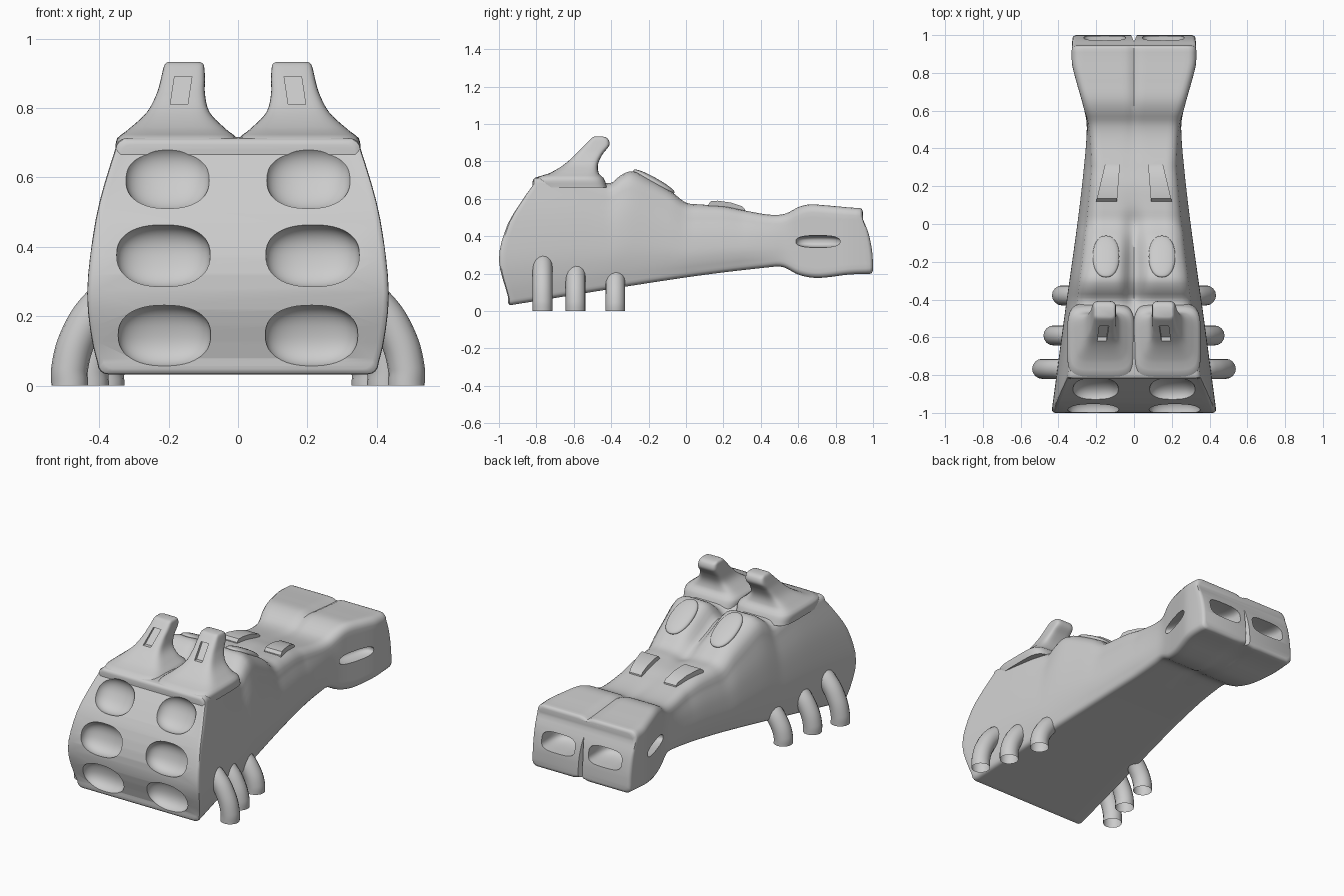
import bpy, bmesh, math
from mathutils import Vector

if "Cube" in bpy.data.objects:
    bpy.data.objects.remove(bpy.data.objects["Cube"])


def curve(pts):
    """Smooth interpolation through (t, value) points."""
    def f(t):
        t = min(max(t, pts[0][0]), pts[-1][0])
        i = next((k for k in range(len(pts) - 1) if t <= pts[k + 1][0]), len(pts) - 2)
        (t0, a), (t1, b) = pts[i], pts[i + 1]

        def slope(k):
            lo, hi = pts[max(k - 1, 0)], pts[min(k + 1, len(pts) - 1)]
            return (hi[1] - lo[1]) / (hi[0] - lo[0])
        h = t1 - t0
        u = (t - t0) / h
        return ((2*u**3 - 3*u*u + 1) * a + (u**3 - 2*u*u + u) * h * slope(i)
                + (3*u*u - 2*u**3) * b + (u**3 - u*u) * h * slope(i + 1))
    return f


def lerp(a, b, t):
    return a + (b - a) * t


def loft(name, rings, cap=None):
    """Skin a list of closed rings; cap(ring) returns the faces of an end."""
    bm = bmesh.new()
    vr = [[bm.verts.new(p) for p in r] for r in rings]
    n = len(vr[0])
    for a, b in zip(vr, vr[1:]):
        for i in range(n):
            bm.faces.new((a[i], a[(i + 1) % n], b[(i + 1) % n], b[i]))
    for r in (vr[0], vr[-1]):
        for f in (cap(r) if cap else [r]):
            bm.faces.new(f)
    bmesh.ops.recalc_face_normals(bm, faces=bm.faces)
    if bm.calc_volume(signed=True) < 0:
        bmesh.ops.reverse_faces(bm, faces=bm.faces)
    me = bpy.data.meshes.new(name)
    bm.to_mesh(me)
    bm.free()
    ob = bpy.data.objects.new(name, me)
    bpy.context.collection.objects.link(ob)
    return ob


def select(ob):
    bpy.ops.object.select_all(action='DESELECT')
    ob.select_set(True)
    bpy.context.view_layer.objects.active = ob


def smooth(ob, angle=35):
    select(ob)
    bpy.ops.object.shade_smooth_by_angle(angle=math.radians(angle))


def blob(name, loc, size, rot=(0, 0, 0), p=0.85):
    """Ellipsoid, squarer for smaller p."""
    bm = bmesh.new()
    bmesh.ops.create_uvsphere(bm, u_segments=40, v_segments=24, radius=1)
    for v in bm.verts:
        v.co = Vector([math.copysign(abs(c) ** p, c) if abs(c) > 1e-5 else 0 for c in v.co])
    me = bpy.data.meshes.new(name)
    bm.to_mesh(me)
    bm.free()
    ob = bpy.data.objects.new(name, me)
    ob.location, ob.scale, ob.rotation_euler = loc, size, rot
    bpy.context.collection.objects.link(ob)
    return ob


def cut(ob, cutter):
    """Boolean difference, using the first solver that keeps the object whole."""
    cutter.hide_render = True
    m = ob.modifiers.new("cut", 'BOOLEAN')
    m.operation, m.object = 'DIFFERENCE', cutter
    for solver in ('EXACT', 'MANIFOLD', 'FLOAT'):
        m.solver = solver
        bpy.context.view_layer.update()
        ev = ob.evaluated_get(bpy.context.evaluated_depsgraph_get())
        if len(ev.data.polygons) > .8 * len(ob.data.polygons):
            select(ob)
            bpy.ops.object.modifier_apply(modifier=m.name)
            break
    else:
        ob.modifiers.remove(m)
    bpy.data.objects.remove(cutter)


# Body: outline curves along y, and front / back bows against height
top = curve([(-1, .71), (-.82, .712), (-.6, .715), (-.45, .69), (-.4, .685), (-.35, .725),
             (-.29, .747), (-.2, .71), (-.08, .64), (0, .58), (.08, .57), (.2, .56), (.3, .54),
             (.45, .515), (.53, .52), (.6, .555), (.66, .57), (.75, .565), (.9, .552), (1, .55)])
bot = curve([(-1, .022), (-.95, .03), (0, .18), (.45, .235), (.52, .235), (.6, .195),
             (.68, .178), (.75, .18), (.87, .195), (1, .2)])
wid = curve([(-1, .437), (-.5, .37), (0, .3), (.3, .265), (.5, .25), (.58, .258),
             (.83, .325), (.9, .33), (1, .325)])
side = curve([(0, .945), (.1, .975), (.3, 1), (.5, .985), (.75, .94), (1, .86)])
rad = curve([(-1, .025), (-.8, .03), (-.5, .07), (-.2, .1), (0, .08), (.4, .05), (1, .04)])
groove = curve([(-1, 0), (-.5, .01), (-.35, .07), (-.2, .08), (0, .03), (.12, .006), (.5, .006),
                (.7, .015), (1, .015)])
y_front = curve([(0, -.952), (.35, -1), (.65, -.955), (.85, -.882), (1, -.82)])
y_back = curve([(0, 1), (.3, .995), (.7, .975), (1, .945)])

# Half cross-section from bottom centre to top centre: (across, up, normal x, normal z)
arc = [(math.cos(math.radians(d)), math.sin(math.radians(d))) for d in (0, 22.5, 45, 67.5, 90)]
half = [(i / 6, 0, 0, -1) for i in range(7)]
half += [(1, 0, c, -s) for c, s in arc[3::-1]]
half += [(1, j / 12, 1, 0) for j in range(1, 12)]
half += [(1, 1, c, s) for c, s in arc]
half += [(i / 12, 1, 0, 1) for i in range(11, -1, -1)]
N, LOW, HIGH = len(half), 7, 25


def body_ring(s, ins):
    pts = []
    for a, v, nx, nz in half:
        y = lerp(y_front(v), y_back(v), s)
        k = min(max((y - .3) / .3, 0), 1)
        rt, rb = rad(y), .03
        r = lerp(rb, rt, v)
        x = a * (wid(y) * lerp(side(v), 1, k) - ins - r) + a * r * nx
        z = lerp(bot(y) + ins + rb, top(y) - ins - rt, v) + r * nz
        dip = math.exp(-(x / lerp(.05, .02, k)) ** 2)
        if nz > .99 and v == 1:
            z -= groove(y) * dip
        elif nz < -.99:
            z += .012 * k * dip
        pts.append((x, y, z))
    return pts + [(-x, y, z) for x, y, z in pts[-2:0:-1]]


def body_cap(r):
    m = [r[-i] for i in range(N)]
    faces = [m[LOW:0:-1] + r[:LOW + 1]]
    faces += [(r[i], r[i + 1], m[i + 1], m[i]) for i in range(LOW, HIGH)]
    return faces + [r[HIGH:N] + m[N - 2:HIGH - 1:-1]]


e = .018
ends = [(0, e), (.0013, .55 * e), (.0045, .15 * e), (.009, 0)]
stations = ends + [(lerp(.02, .98, i / 90), 0) for i in range(91)] + [(1 - s, i) for s, i in ends[::-1]]
body = loft("body", [body_ring(s, i) for s, i in stations], body_cap)

# Recesses: six front cups, rear slots, side slots and the rear centre groove
for sx in (-1, 1):
    for cx, y, z, rx, rz, tilt in ((.212, -.978, .143, .134, .09, 10), (.215, -.98, .375, .135, .092, -13),
                                   (.203, -.89, .605, .123, .102, -29)):
        cut(body, blob("cup_cutter", (sx * cx, y, z), (rx, .075, rz), (math.radians(tilt), 0, 0)))
    cut(body, blob("rear_slot_cutter", (sx * .155, .985, .37), (.11, .16, .055), p=.6))
    cut(body, blob("side_slot_cutter", (sx * .292, .705, .372), (.07, .122, .032),
                   (0, 0, -sx * math.radians(15)), .75))
cut(body, loft("groove_cutter", [[(.015, 1, z), (0, 1.03, z), (-.015, 1, z), (0, .965, z)] for z in (.1, .7)]))
smooth(body)

# Horns: (z, x inner, x outer, y front, y back)
horn = [(.66, 0, .35, -.80, -.42), (.71, 0, .35, -.812, -.44), (.735, .03, .32, -.735, -.465),
        (.785, .08, .265, -.65, -.47), (.84, .095, .235, -.59, -.445), (.885, .095, .222, -.545, -.41),
        (.915, .097, .215, -.515, -.413), (.927, .1, .21, -.502, -.425), (.932, .108, .203, -.492, -.44)]
columns = [curve([(h[0], h[c]) for h in horn]) for c in range(1, 5)]
levels = [lerp(.66, .915, i / 24) for i in range(25)] + [.922, .928, .932]


def horn_ring(z, sx):
    x0, x1, y0, y1 = (c(z) for c in columns)
    pts = []
    for i in range(40):
        t = 2 * math.pi * (i + .5) / 40
        c, s = (math.copysign(abs(q) ** .4, q) for q in (math.cos(t), math.sin(t)))
        pts.append((sx * (x0 + x1 + (x1 - x0) * c) / 2, (y0 + y1 + (y1 - y0) * s) / 2, z))
    return pts


for sx, tag in ((-1, "left"), (1, "right")):
    ob = loft("horn_" + tag, [horn_ring(z, sx) for z in levels])
    slot = [[(sx * (x + d), y + dy, z) for d, dy in ((0, 0), (.05, 0), (.05, -.15), (0, -.15))]
            for x, y, z in ((.145, -.598, .81), (.133, -.522, .89))]
    cut(ob, loft("horn_slot_cutter", slot))
    smooth(ob)

    # Oval pads on the sloping lobes
    smooth(blob("oval_pad_" + tag, (sx * .148, -.172, .692), (.07, .125, .022),
                (math.radians(-29), 0, 0), .9), 40)

    # Wedge blocks behind the pads
    prof = [(.11, .5), (.12, .572), (.135, .588), (.17, .59), (.24, .58), (.3, .56), (.315, .545), (.32, .5)]
    wedge = loft("wedge_block_" + tag, [[(sx * lerp(a, b, (y - .12) / .19), y, z) for y, z in prof]
                                        for a, b in ((.09, .075), (.2, .155))])
    smooth(wedge)

    # Curved tube legs, open at the bottom
    for n, (y, foot, h) in enumerate(((-.767, .485, 1), (-.59, .425, .89), (-.378, .38, .78))):
        cu = bpy.data.curves.new("leg", 'CURVE')
        cu.dimensions, cu.bevel_depth, cu.bevel_resolution = '3D', .053, 6
        sp = cu.splines.new('BEZIER')
        path = [(0, 0), (0, .05), (-.03, .15), (-.085, .23), (-.13, .265)]
        sp.bezier_points.add(len(path) - 1)
        for bp, (dx, z) in zip(sp.bezier_points, path):
            bp.co = (sx * (foot + dx), y, z * h)
            bp.handle_left_type = bp.handle_right_type = 'AUTO'
        bpy.context.collection.objects.link(bpy.data.objects.new(f"leg_{tag}_{n + 1}", cu))
